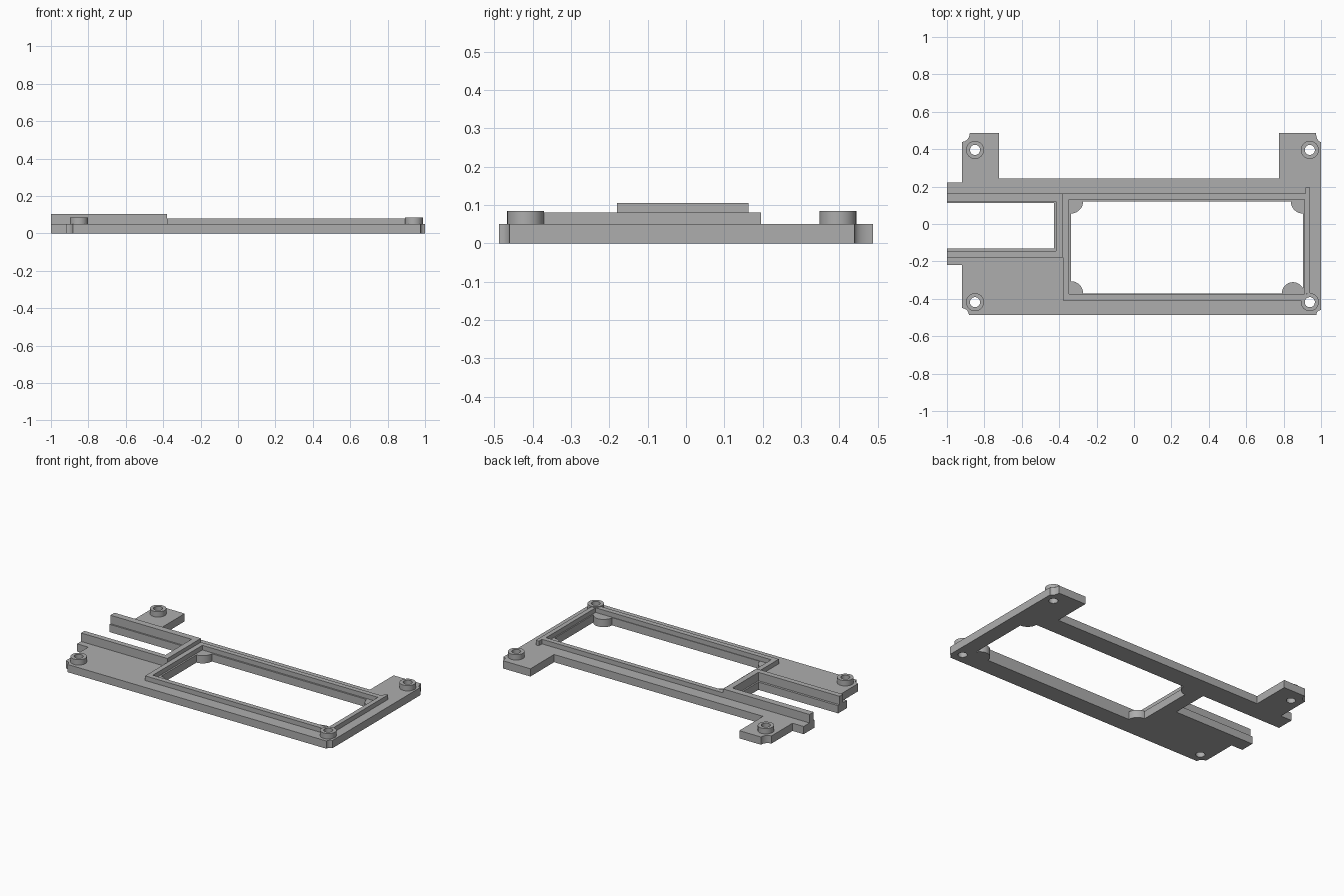
import bpy
import bmesh
from math import sin, cos, radians, pi

cube = bpy.data.objects.get("Cube")
if cube:
    bpy.data.objects.remove(cube, do_unlink=True)

grey = bpy.data.materials.new("plain grey")
grey.use_nodes = True
GREY = (0.42, 0.42, 0.42, 1)
grey.diffuse_color = GREY
grey.node_tree.nodes["Principled BSDF"].inputs["Base Color"].default_value = GREY


def arc(cx, cy, rx, start, end, ry=None, steps=8):
    """Points on an elliptical arc, angles in degrees."""
    ry = ry or rx
    angles = [radians(start + (end - start) * i / steps) for i in range(steps + 1)]
    return [(cx + rx * cos(a), cy + ry * sin(a)) for a in angles]


def circle(cx, cy, r, n=32):
    return [(cx + r * cos(2 * pi * i / n), cy + r * sin(2 * pi * i / n)) for i in range(n)]


def extrude(name, loops, z0, z1):
    """Solid from a flat outline (first loop) with holes (other loops)."""
    curve = bpy.data.curves.new(name, "CURVE")
    curve.dimensions = "2D"
    curve.fill_mode = "BOTH"
    curve.extrude = (z1 - z0) / 2
    for loop in loops:
        spline = curve.splines.new("POLY")
        spline.points.add(len(loop) - 1)
        for point, (x, y) in zip(spline.points, loop):
            point.co = (x, y, 0, 1)
        spline.use_cyclic_u = True
    helper = bpy.data.objects.new(name + " outline", curve)
    bpy.context.collection.objects.link(helper)
    depsgraph = bpy.context.evaluated_depsgraph_get()
    mesh = bpy.data.meshes.new_from_object(helper.evaluated_get(depsgraph))
    bpy.data.objects.remove(helper, do_unlink=True)

    bm = bmesh.new()
    bm.from_mesh(mesh)
    bmesh.ops.remove_doubles(bm, verts=bm.verts, dist=0.0001)
    bmesh.ops.translate(bm, verts=bm.verts, vec=(0, 0, (z0 + z1) / 2))
    bmesh.ops.recalc_face_normals(bm, faces=bm.faces)
    bm.to_mesh(mesh)
    bm.free()
    mesh.name = name
    mesh.materials.clear()
    mesh.materials.append(grey)
    obj = bpy.data.objects.new(name, mesh)
    bpy.context.collection.objects.link(obj)
    bpy.ops.object.select_all(action="DESELECT")
    obj.select_set(True)
    bpy.context.view_layer.objects.active = obj
    bpy.ops.object.shade_smooth_by_angle(angle=radians(30))
    return obj


PLATE, FRAME, RAIL, BOSS = 0.05, 0.08, 0.105, 0.085
BACK, FRONT = 0.487, -0.487
bosses = {
    "front_right": (-0.85, -0.418), "front_left": (0.94, -0.418),
    "back_right": (-0.85, 0.396), "back_left": (0.94, 0.396),
}

# Base plate outline: slot at the right end, scooped corners, two back tabs
outline = [(-1, -0.22), (-0.92, -0.22)]
outline += arc(-0.92, FRONT, 0.037, 90, 0)
outline += arc(1, FRONT, 0.025, 180, 90, ry=0.027)
outline += arc(1, BACK, 0.027, 270, 180, ry=0.048)
outline += [(0.775, BACK), (0.775, 0.244), (-0.723, 0.244), (-0.723, BACK)]
outline += arc(-0.92, BACK, 0.042, 0, -90, ry=0.048)
outline += [(-0.92, 0.223), (-1, 0.223), (-1, 0.111),
            (-0.428, 0.111), (-0.428, -0.13), (-1, -0.13)]

# Main window, with rounded support pads left standing in its corners
window = arc(-0.337, -0.371, 0.065, 90, 0)
window += arc(0.85, -0.371, 0.06, 180, 28, steps=14) + [(0.903, -0.343)]
window += arc(0.903, 0.121, 0.065, 270, 180)
window += arc(-0.337, 0.121, 0.065, 0, -90)

screw_holes = [circle(x, y, 0.027) for x, y in bosses.values()]
extrude("base_plate", [outline, window] + screw_holes, 0, PLATE)

# Low frame around the window, cut around the front left boss, with a back prong
frame = [(-0.38, -0.408)]
frame += arc(*bosses["front_left"], 0.048, 168, 90)
frame += [(0.94, 0.196), (0.918, 0.196), (0.918, 0.164), (-0.38, 0.164)]
frame_inside = [(-0.348, -0.375), (0.911, -0.375), (0.911, 0.132), (-0.348, 0.132)]
extrude("window_frame", [frame, frame_inside], PLATE, FRAME)

# Taller U-shaped rail around the slot
rail = [(-1, -0.18), (-0.38, -0.18), (-0.38, 0.163), (-1, 0.163),
        (-1, 0.121), (-0.418, 0.121), (-0.418, -0.145), (-1, -0.145)]
extrude("slot_rail", [rail], PLATE, RAIL)

# Screw bosses
for place, (x, y) in bosses.items():
    extrude(place + "_boss", [circle(x, y, 0.048), circle(x, y, 0.027)], PLATE, BOSS)
